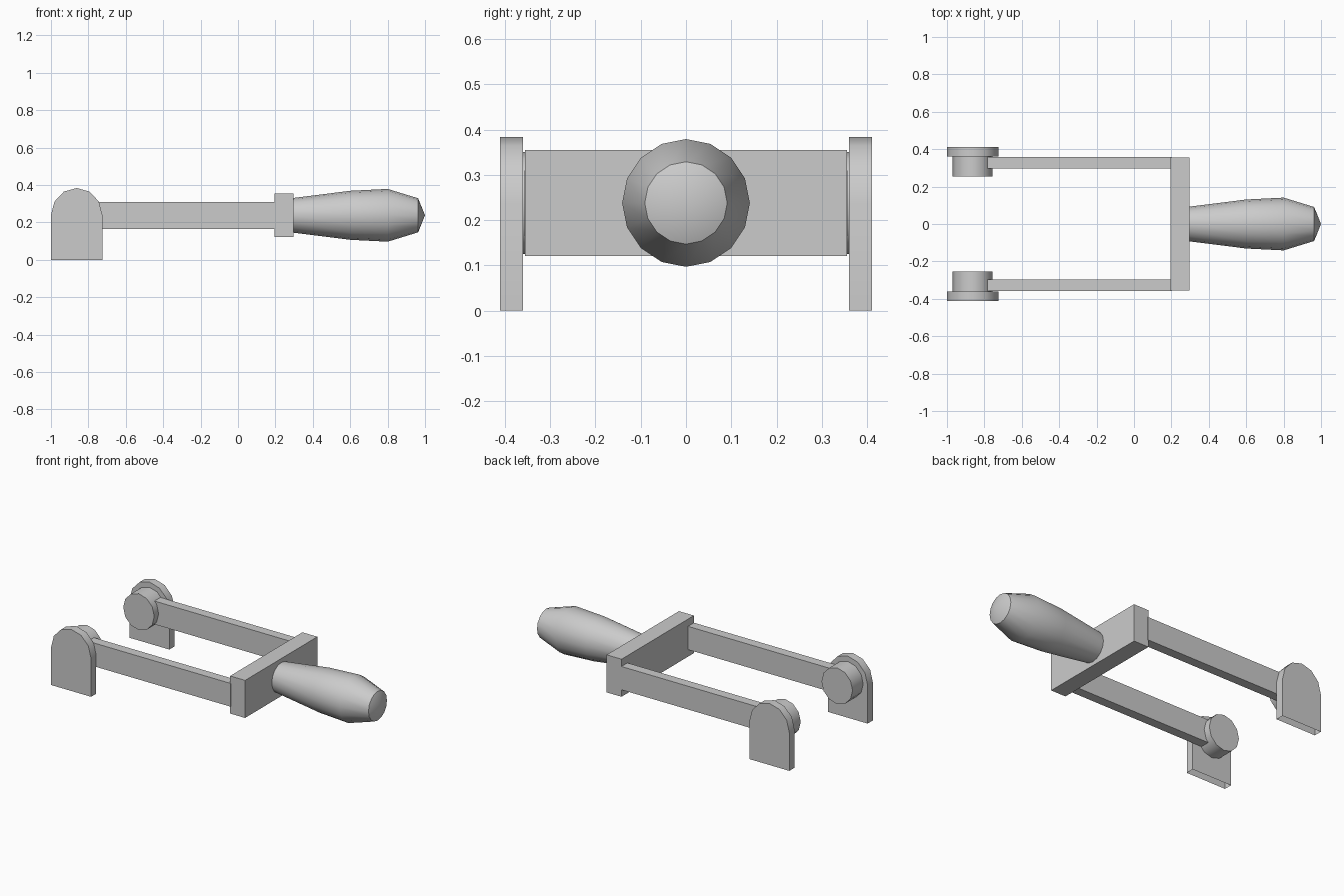
import bpy, bmesh
from math import sin, cos, pi, radians

if "Cube" in bpy.data.objects:
    bpy.data.objects.remove(bpy.data.objects["Cube"])

CZ = 0.238      # height of the handle / pivot axis
PX = -0.8625    # pivot position along x


def finish(name, bm, angle=None):
    bmesh.ops.recalc_face_normals(bm, faces=bm.faces[:])
    me = bpy.data.meshes.new(name)
    bm.to_mesh(me)
    bm.free()
    ob = bpy.data.objects.new(name, me)
    bpy.context.collection.objects.link(ob)
    if angle:
        me.polygons.foreach_set("use_smooth", [True] * len(me.polygons))
        me.set_sharp_from_angle(angle=radians(angle))
    return ob


def box(name, x, y, z):
    bm = bmesh.new()
    bmesh.ops.create_cube(bm, size=1)
    for v in bm.verts:
        v.co = [a + (b - a) * (c + 0.5) for (a, b), c in zip((x, y, z), v.co)]
    return finish(name, bm)


def plate(name, pts, y0, y1, open_bottom=False):
    """Extrude an x/z outline along y."""
    bm = bmesh.new()
    face = bm.faces.new([bm.verts.new((x, y0, z)) for x, z in pts])
    ext = bmesh.ops.extrude_face_region(bm, geom=[face], use_keep_orig=True)
    for v in ext["geom"]:
        if isinstance(v, bmesh.types.BMVert):
            v.co.y = y1
    bmesh.ops.recalc_face_normals(bm, faces=bm.faces[:])
    if open_bottom:
        low = [f for f in bm.faces if all(v.co.z < 1e-4 for v in f.verts)]
        bmesh.ops.delete(bm, geom=low, context='FACES_ONLY')
    return finish(name, bm, 35)


def arc(rx, rz, start, end, n):
    return [(PX + rx * cos(start + (end - start) * i / n),
             CZ + rz * sin(start + (end - start) * i / n)) for i in range(n + 1)]


# Mirrored pairs: arched bracket, pivot pin, arm
bracket = [(PX - 0.1375, 0), (PX + 0.1375, 0)] + arc(0.1375, 0.146, 0, pi, 6)
pin = arc(0.107, 0.113, 0, 2 * pi, 12)[:-1]
for side, s in (("left", 1), ("right", -1)):
    plate(side + "_bracket", bracket, s * 0.36, s * 0.411, open_bottom=True)
    plate(side + "_pivot_pin", pin, s * 0.255, s * 0.36)
    box(side + "_arm", (-0.785, 0.2), sorted((s * 0.298, s * 0.357)), (0.165, 0.31))

# Crossbar
box("crossbar", (0.195, 0.298), (-0.356, 0.356), (0.121, 0.355))

# Turned handle with a shallow conical end
bm = bmesh.new()
prof = [(0.298, 0), (0.298, 0.093), (0.6, 0.131), (0.8, 0.141), (0.963, 0.091), (1.0, 0)]
vs = [bm.verts.new((x, 0, CZ + r)) for x, r in prof]
es = [bm.edges.new(p) for p in zip(vs, vs[1:])]
bmesh.ops.spin(bm, geom=vs + es, cent=(0, 0, CZ), axis=(1, 0, 0), angle=2 * pi,
               steps=16, use_merge=True)
bmesh.ops.remove_doubles(bm, verts=bm.verts[:], dist=1e-4)
finish("handle", bm, 35)
